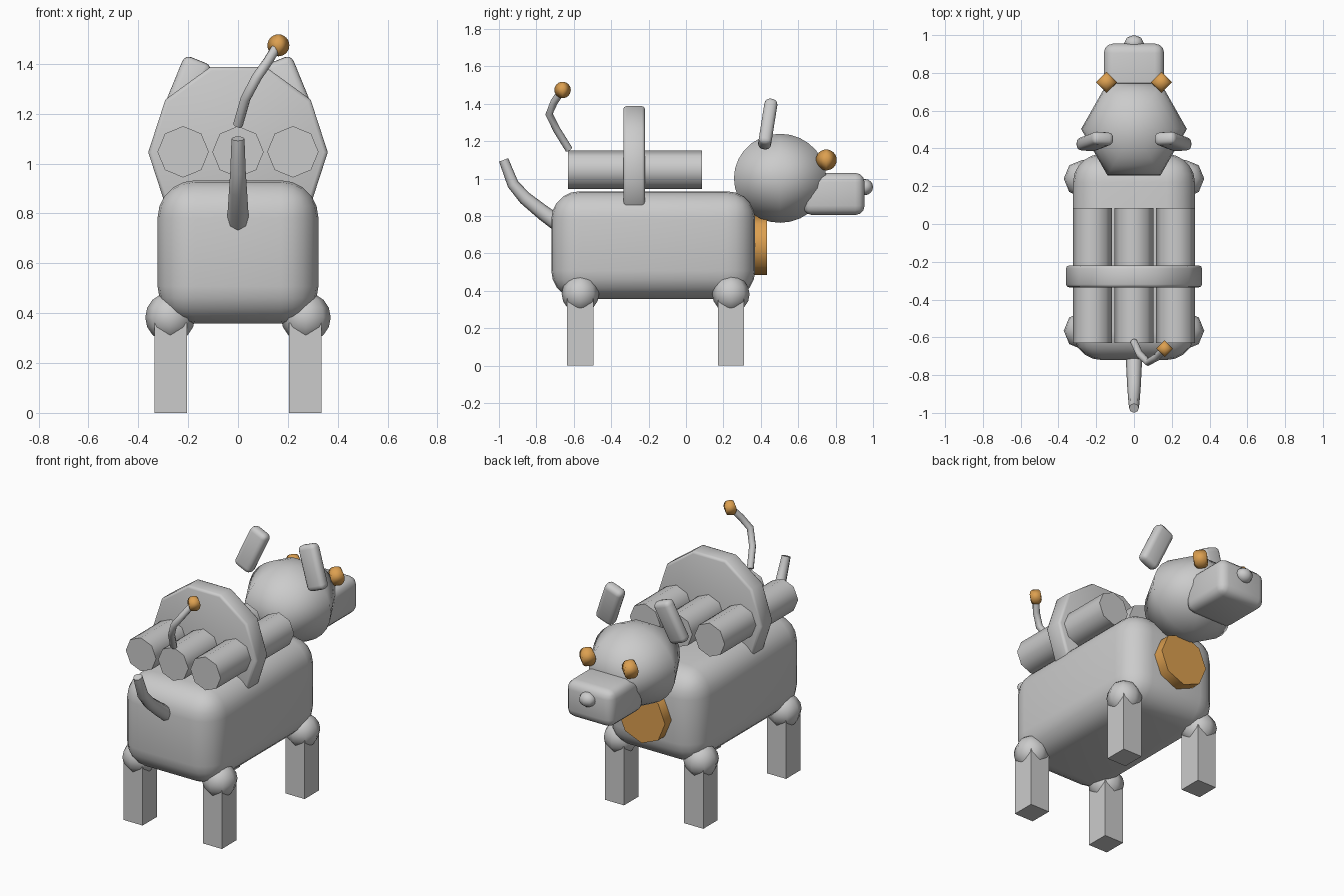
import bpy, bmesh, math
from mathutils import Vector, Matrix

if "Cube" in bpy.data.objects:
    bpy.data.objects.remove(bpy.data.objects["Cube"])


def material(name, rgb):
    m = bpy.data.materials.new(name)
    m.diffuse_color = (*rgb, 1)
    m.use_nodes = True
    m.node_tree.nodes["Principled BSDF"].inputs["Base Color"].default_value = m.diffuse_color
    return m


GREY = material("grey_metal", (0.6, 0.6, 0.6))
AMBER = material("amber", (0.72, 0.35, 0.08))


def finish(bm, name, mat, angle):
    """Smooth faces, keep edges above the angle sharp, make the object."""
    bmesh.ops.recalc_face_normals(bm, faces=bm.faces)
    for f in bm.faces:
        f.smooth = True
    for e in bm.edges:
        e.smooth = e.calc_face_angle(0) < math.radians(angle)
    me = bpy.data.meshes.new(name)
    bm.to_mesh(me)
    bm.free()
    me.materials.append(mat)
    ob = bpy.data.objects.new(name, me)
    bpy.context.collection.objects.link(ob)
    return ob


def box(name, centre, size, bevel=0, segs=3, rot=None, mat=GREY):
    bm = bmesh.new()
    bmesh.ops.create_cube(bm, size=1)
    bmesh.ops.scale(bm, vec=size, verts=bm.verts)
    if bevel:
        bmesh.ops.bevel(bm, geom=bm.edges[:], offset=bevel, segments=segs,
                        profile=0.5, affect='EDGES')
    m = Matrix.Translation(centre) @ (rot or Matrix())
    bmesh.ops.transform(bm, matrix=m, verts=bm.verts)
    return finish(bm, name, mat, 35)


def tube(name, path, radii, sides, mat=GREY, bevel=0, scale=None, angle=60):
    """Sweep a regular polygon, with a corner towards x, along a path."""
    bm = bmesh.new()
    pts = [Vector(p) for p in path]
    rings = []
    for i, (p, r) in enumerate(zip(pts, radii)):
        t = (pts[min(i + 1, len(pts) - 1)] - pts[max(i - 1, 0)]).normalized()
        u = (Vector((1, 0, 0)) - t * t.x).normalized()
        v = t.cross(u)
        rings.append([bm.verts.new(p + r * (u * math.cos(a) + v * math.sin(a)))
                      for a in (math.tau * k / sides for k in range(sides))])
    for a, b in zip(rings, rings[1:]):
        for k in range(sides):
            n = (k + 1) % sides
            bm.faces.new((a[k], a[n], b[n], b[k]))
    caps = [bm.faces.new(r) for r, rad in ((rings[0], radii[0]), (rings[-1], radii[-1])) if rad > 0]
    if bevel:
        edges = {e for f in caps for e in f.edges}
        bmesh.ops.bevel(bm, geom=list(edges), offset=bevel, segments=2,
                        profile=0.5, affect='EDGES')
    bmesh.ops.remove_doubles(bm, verts=bm.verts, dist=1e-5)
    if scale:
        centre, s = scale
        bmesh.ops.scale(bm, vec=s, verts=bm.verts)
        bmesh.ops.translate(bm, vec=centre, verts=bm.verts)
    return finish(bm, name, mat, angle)


def ball(name, centre, size, sides, rings=12, mat=GREY):
    angles = [math.pi * i / rings for i in range(rings + 1)]
    radii = [math.sin(a) if 0 < i < rings else 0 for i, a in enumerate(angles)]
    return tube(name, [(0, 0, -math.cos(a)) for a in angles], radii, sides, mat,
                scale=(centre, size), angle=181)


# Body
box("body", (0, -0.175, 0.645), (0.645, 1.09, 0.575), 0.15, 5)

# Legs and hip joints
for side, s in (("left", -1), ("right", 1)):
    for end, y in (("rear", -0.565), ("fore", 0.24)):
        box(f"{end}_{side}_leg", (s * 0.27, y, 0.18), (0.13, 0.14, 0.36))
        ball(f"{end}_{side}_joint", (s * 0.272, y, 0.383), (0.1, 0.1, 0.1), 8, 8)

# Back tubes and the round plate holding them
for name, x in (("left", -0.22), ("middle", 0), ("right", 0.22)):
    tube(f"{name}_back_tube", [(x, -0.63, 1.047), (x, 0.085, 1.047)], [0.103] * 2, 8)
tube("back_plate", [(0, -0.335, 1.045), (0, -0.22, 1.045)], [0.36] * 2, 10, bevel=0.015)

# Aerial with ball tip
tube("aerial", [(0, -0.625, 1.155), (0.03, -0.69, 1.26), (0.075, -0.732, 1.345),
                (0.12, -0.705, 1.41), (0.16, -0.66, 1.475)], [0.02] * 5, 8)
ball("aerial_tip", (0.162, -0.66, 1.474), (0.044, 0.044, 0.044), 4, 12, AMBER)

# Tail
tube("tail", [(0, -0.69, 0.765), (0, -0.76, 0.815), (0, -0.86, 0.895),
              (0, -0.925, 0.97), (0, -0.975, 1.1)],
     [0.044, 0.041, 0.036, 0.031, 0.026], 8)

# Head, muzzle, nose
ball("head", (0, 0.503, 1.002), (0.28, 0.285, 0.238), 6, 14)
box("muzzle", (0, 0.79, 0.918), (0.32, 0.33, 0.225), 0.05, 3)
ball("nose", (0, 0.957, 0.955), (0.052, 0.043, 0.043), 8, 8)

# Eyes and ears
for side, s in (("left", -1), ("right", 1)):
    ball(f"{side}_eye", (s * 0.145, 0.75, 1.1), (0.056, 0.056, 0.056), 4, 12, AMBER)
    rot = Matrix.Rotation(math.radians(-9), 4, 'X') @ Matrix.Rotation(math.radians(-22 * s), 4, 'Y')
    box(f"{side}_ear", (s * 0.207, 0.437, 1.292), (0.12, 0.07, 0.265), 0.028, 3, rot)

# Chest disc
tube("chest_disc", [(0, 0.365, 0.645), (0, 0.433, 0.645)], [0.16] * 2, 8, AMBER)
